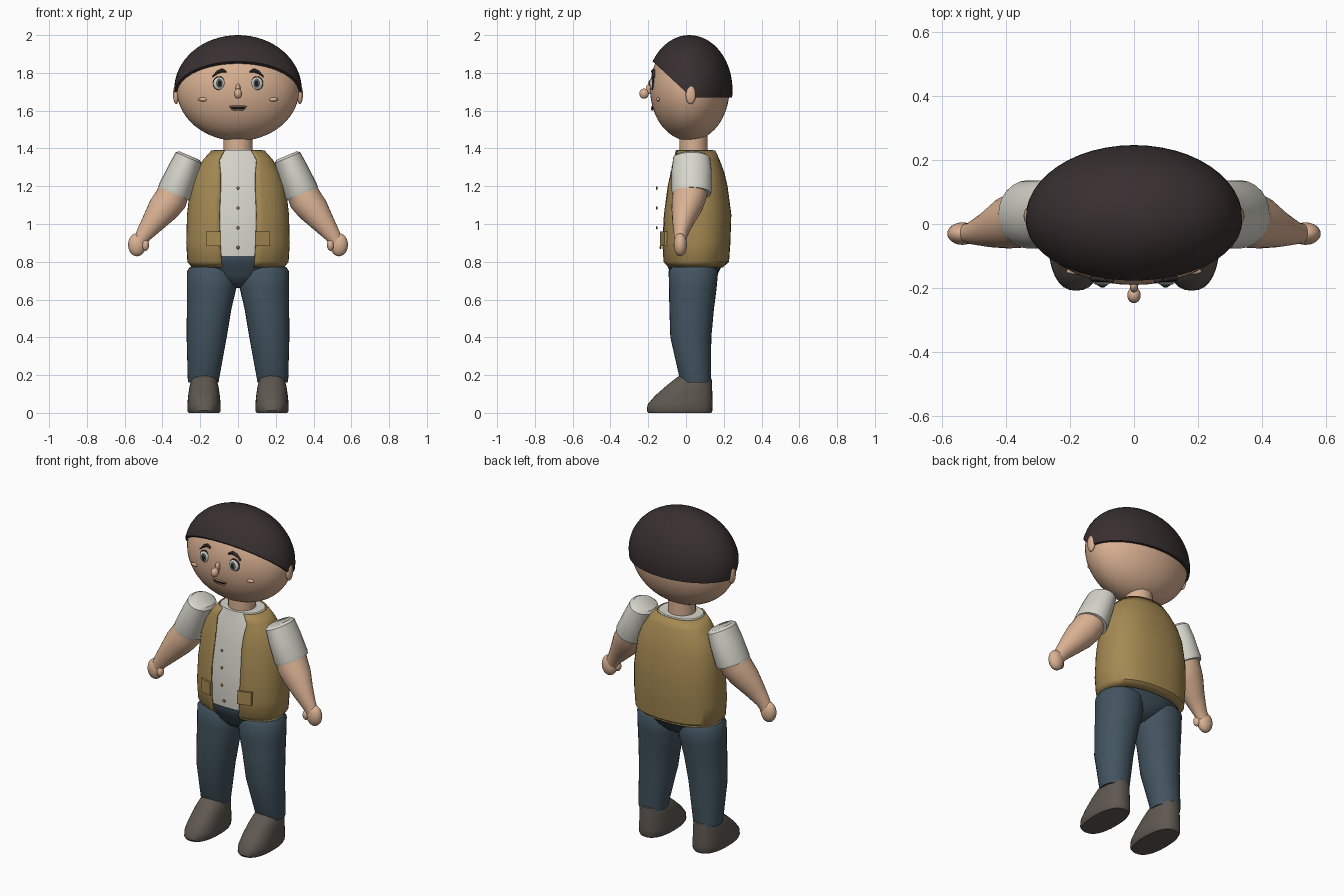
import bpy, bmesh, math
from mathutils import Vector

if "Cube" in bpy.data.objects:
    bpy.data.objects.remove(bpy.data.objects["Cube"])


def material(name, r, g, b):
    m = bpy.data.materials.new(name)
    m.diffuse_color = (r, g, b, 1)
    m.use_nodes = True
    m.node_tree.nodes["Principled BSDF"].inputs["Base Color"].default_value = m.diffuse_color
    return m


SKIN = material("skin", 0.70, 0.44, 0.29)
HAIR = material("dark_hair", 0.040, 0.029, 0.029)
GOLD = material("ochre_cloth", 0.37, 0.25, 0.085)
WHITE = material("off_white_cloth", 0.68, 0.67, 0.60)
BLUE = material("denim", 0.055, 0.088, 0.115)
SHOE = material("grey_leather", 0.115, 0.098, 0.082)
BLACK = material("black", 0.012, 0.012, 0.014)
IRIS = material("grey_iris", 0.10, 0.13, 0.15)
BUTTON = material("brown_button", 0.30, 0.15, 0.08)
LIP = material("lip", 0.50, 0.27, 0.18)


def finish(bm, name, mat, angle=40):
    bmesh.ops.recalc_face_normals(bm, faces=bm.faces)
    me = bpy.data.meshes.new(name)
    bm.to_mesh(me)
    bm.free()
    ob = bpy.data.objects.new(name, me)
    bpy.context.collection.objects.link(ob)
    me.materials.append(mat)
    bpy.ops.object.select_all(action='DESELECT')
    ob.select_set(True)
    bpy.context.view_layer.objects.active = ob
    bpy.ops.object.shade_smooth_by_angle(angle=math.radians(angle))
    return ob


def ellipsoid(name, mat, c, r, cuts=(), seg=24):
    bm = bmesh.new()
    bmesh.ops.create_uvsphere(bm, u_segments=seg, v_segments=seg * 2 // 3, radius=1)
    for v in bm.verts:
        v.co = Vector((v.co.x * r[0] + c[0], v.co.y * r[1] + c[1], v.co.z * r[2] + c[2]))
    for co, no in cuts:  # remove everything on the normal's side, then close
        geom = bm.verts[:] + bm.edges[:] + bm.faces[:]
        res = bmesh.ops.bisect_plane(bm, geom=geom, plane_co=co, plane_no=no, clear_outer=True)
        edges = [e for e in res["geom_cut"] if isinstance(e, bmesh.types.BMEdge)]
        bmesh.ops.holes_fill(bm, edges=edges)
    return finish(bm, name, mat)


def loft(name, mat, rings, closed=True, caps=True, angle=40):
    bm = bmesh.new()
    rows = [[bm.verts.new(p) for p in ring] for ring in rings]
    n = len(rows[0])
    for a, b in zip(rows, rows[1:]):
        for i in range(n if closed else n - 1):
            j = (i + 1) % n
            bm.faces.new((a[i], a[j], b[j], b[i]))
    if caps and closed:
        bm.faces.new(rows[0])
        bm.faces.new(rows[-1])
    return finish(bm, name, mat, angle)


def spow(v, p):
    return math.copysign(abs(v) ** p, v)


def flat_ring(cx, z, rx, yf, yb, n=2.0, gap=0.0, seg=32):
    """Horizontal rounded ring, starting at the front; gap leaves it open there."""
    cy, ry = (yf + yb) / 2, (yb - yf) / 2
    s0 = math.asin((gap / rx) ** (n / 2)) if gap else 0
    count = seg + 1 if gap else seg
    pts = []
    for i in range(count):
        s = s0 + (2 * math.pi - 2 * s0) * i / seg
        pts.append((cx + rx * spow(math.sin(s), 2 / n), cy - ry * spow(math.cos(s), 2 / n), z))
    return pts


def limb_ring(side, x, y, z, r, ry, tilt, seg=24):
    t = math.radians(tilt)
    pts = []
    for i in range(seg):
        a = 2 * math.pi * i / seg
        u = r * math.cos(a)
        pts.append((side * (x + u * math.cos(t)), y + ry * math.sin(a), z + u * math.sin(t)))
    return pts


# Head, hair, neck
HC, HR = (0, 0.02, 1.715), (0.325, 0.21, 0.275)


def head_y(x, z):
    return HC[1] - HR[1] * math.sqrt(max(0, 1 - (x / HR[0]) ** 2 - ((z - HC[2]) / HR[2]) ** 2))


ellipsoid("head", SKIN, HC, HR, seg=48)
ellipsoid("hair", HAIR, (0, 0.018, 1.71), (0.338, 0.228, 0.29),
          [((0, 0, 1.67), (0, 0, -1)), ((0, 0.03, 1.67), (0, -0.19, -0.205))], seg=48)
loft("neck", SKIN, [flat_ring(0, z, 0.078, -0.035, 0.115) for z in (1.34, 1.50)])

# Face
ellipsoid("nose_bridge", SKIN, (0, -0.193, 1.715), (0.013, 0.02, 0.028))
ellipsoid("nose_tip", SKIN, (0, -0.222, 1.69), (0.021, 0.025, 0.027))
my = head_y(0, 1.615)
ellipsoid("mouth", BLACK, (0, my, 1.615), (0.042, 0.009, 0.007))
ellipsoid("upper_lip", LIP, (0, my + 0.001, 1.622), (0.05, 0.009, 0.006))
ellipsoid("lower_lip", LIP, (0, my + 0.001, 1.606), (0.036, 0.01, 0.006))
for s, tag in ((-1, "left"), (1, "right")):
    ey = head_y(0.10, 1.745)
    ellipsoid(tag + "_eye_rim", BLACK, (s * 0.10, ey + 0.003, 1.745), (0.033, 0.012, 0.037))
    ellipsoid(tag + "_eye", WHITE, (s * 0.10, ey, 1.744), (0.030, 0.013, 0.033))
    ellipsoid(tag + "_iris", IRIS, (s * 0.099, ey - 0.006, 1.745), (0.019, 0.011, 0.025))
    ellipsoid(tag + "_pupil", BLACK, (s * 0.098, ey - 0.011, 1.745), (0.011, 0.009, 0.017))
    ellipsoid(tag + "_cheek", SKIN, (s * 0.185, head_y(0.185, 1.66), 1.66), (0.026, 0.01, 0.011))
    ellipsoid(tag + "_ear", SKIN, (s * 0.328, 0.025, 1.685), (0.016, 0.027, 0.05))
    brow = []
    for x, z, h in ((0.062, 1.806, 0.005), (0.085, 1.813, 0.010), (0.11, 1.803, 0.010), (0.135, 1.78, 0.004)):
        y = head_y(x, z) - 0.003
        brow.append([(s * x, y + 0.009 * math.sin(k * math.pi / 4), z + h * math.cos(k * math.pi / 4))
                     for k in range(8)])
    loft(tag + "_eyebrow", HAIR, brow)

# Torso profile: height, half width, front, back, half width of the vest opening
TORSO = [(0.77, 0.245, -0.10, 0.195, 0.083), (0.80, 0.268, -0.125, 0.228, 0.088),
         (0.90, 0.274, -0.132, 0.235, 0.094), (1.05, 0.270, -0.125, 0.240, 0.098),
         (1.20, 0.253, -0.104, 0.220, 0.092), (1.27, 0.228, -0.09, 0.204, 0.093),
         (1.34, 0.185, -0.073, 0.178, 0.10), (1.39, 0.140, -0.06, 0.155, 0.072)]
POW = 2.3


def torso_front(x, z):
    z = min(max(z, TORSO[0][0]), TORSO[-1][0])
    a, b = next((a, b) for a, b in zip(TORSO, TORSO[1:]) if z <= b[0])
    t = (z - a[0]) / (b[0] - a[0])
    rx, yf, yb = (a[k] + (b[k] - a[k]) * t for k in (1, 2, 3))
    return (yf + yb) / 2 - (yb - yf) / 2 * max(0, 1 - (abs(x) / rx) ** POW) ** (1 / POW)


vest = loft("vest", GOLD, [flat_ring(0, z, rx, yf, yb, POW, g, 40) for z, rx, yf, yb, g in TORSO], closed=False)
mod = vest.modifiers.new("thickness", 'SOLIDIFY')
mod.thickness, mod.offset = 0.008, -1
loft("shirt", WHITE, [flat_ring(0, z + 0.002, rx - 0.012, yf + 0.010, yb - 0.012, POW, 0, 40)
                      for z, rx, yf, yb, g in TORSO[1:]])

# Shirt collar, a thin V on the chest
rows = []
for i in range(7):
    z = 1.245 + 0.145 * i / 6
    w = min(0.085, 0.003 + 0.09 * (z - 1.245) / 0.095)
    rows.append([(w * k / 4, torso_front(w * k / 4, z) + 0.006, z) for k in range(-4, 5)])
loft("collar", WHITE, rows, closed=False)

for i, z in enumerate((1.19, 1.085, 0.98, 0.875)):
    ellipsoid("button_%d" % i, BUTTON, (0, -0.155 if i < 3 else -0.135, z), (0.009, 0.005, 0.009), seg=12)

# Trousers seat
loft("trousers_seat", BLUE, [flat_ring(0, z, rx, yf, yb, POW) for z, rx, yf, yb in
     ((0.66, 0.03, 0.00, 0.08), (0.69, 0.10, -0.05, 0.13), (0.73, 0.17, -0.08, 0.165),
      (0.77, 0.22, -0.095, 0.185), (0.80, 0.25, -0.118, 0.21), (0.83, 0.25, -0.121, 0.215))])

for s, tag in ((-1, "left"), (1, "right")):
    # Vest pocket, curved to the cloth
    bm = bmesh.new()
    bmesh.ops.create_cube(bm, size=1)
    for v in bm.verts:
        x, z = 0.13 + v.co.x * 0.078, 0.922 + v.co.z * 0.078
        v.co = (s * x, torso_front(x, z) + (0.008 if v.co.y > 0 else -0.014), z)
    finish(bm, tag + "_pocket", GOLD)

    # Sleeve, forearm, hand
    loft(tag + "_sleeve", WHITE, [limb_ring(s, *p) for p in (
        (0.257, 0.03, 1.362, 0.060, 0.080, 23), (0.262, 0.03, 1.350, 0.074, 0.098, 23),
        (0.290, 0.03, 1.282, 0.082, 0.106, 23), (0.334, 0.03, 1.175, 0.092, 0.106, 23),
        (0.340, 0.03, 1.160, 0.090, 0.102, 23))])
    loft(tag + "_forearm", SKIN, [limb_ring(s, *p) for p in (
        (0.335, 0.025, 1.18, 0.082, 0.092, 23), (0.358, 0.015, 1.128, 0.088, 0.090, 27),
        (0.395, 0.005, 1.080, 0.083, 0.081, 33), (0.450, -0.015, 1.008, 0.062, 0.057, 36),
        (0.500, -0.028, 0.942, 0.043, 0.036, 36), (0.525, -0.03, 0.90, 0.035, 0.03, 36))])
    ellipsoid(tag + "_hand", SKIN, (s * 0.535, -0.03, 0.89), (0.047, 0.035, 0.061))
    ellipsoid(tag + "_thumb", SKIN, (s * 0.490, -0.045, 0.888), (0.019, 0.021, 0.030))

    # Trouser leg
    loft(tag + "_leg", BLUE, [flat_ring(s * cx, z, rx, yf, yb, 2.1) for z, cx, rx, yf, yb in (
        (0.16, 0.183, 0.080, -0.025, 0.13), (0.18, 0.183, 0.083, -0.033, 0.132),
        (0.40, 0.166, 0.106, -0.083, 0.134), (0.55, 0.153, 0.118, -0.088, 0.148),
        (0.66, 0.140, 0.131, -0.090, 0.162), (0.75, 0.137, 0.133, -0.092, 0.170),
        (0.772, 0.137, 0.118, -0.075, 0.155))])

    # Shoe
    loft(tag + "_shoe", SHOE, [flat_ring(s * 0.18, z, rx, yf, yb, 2.4) for z, rx, yf, yb in (
        (0.0, 0.081, -0.200, 0.134), (0.012, 0.088, -0.208, 0.140), (0.045, 0.088, -0.203, 0.141),
        (0.09, 0.084, -0.165, 0.140), (0.14, 0.077, -0.108, 0.138), (0.18, 0.067, -0.058, 0.136),
        (0.198, 0.050, -0.035, 0.115))])
